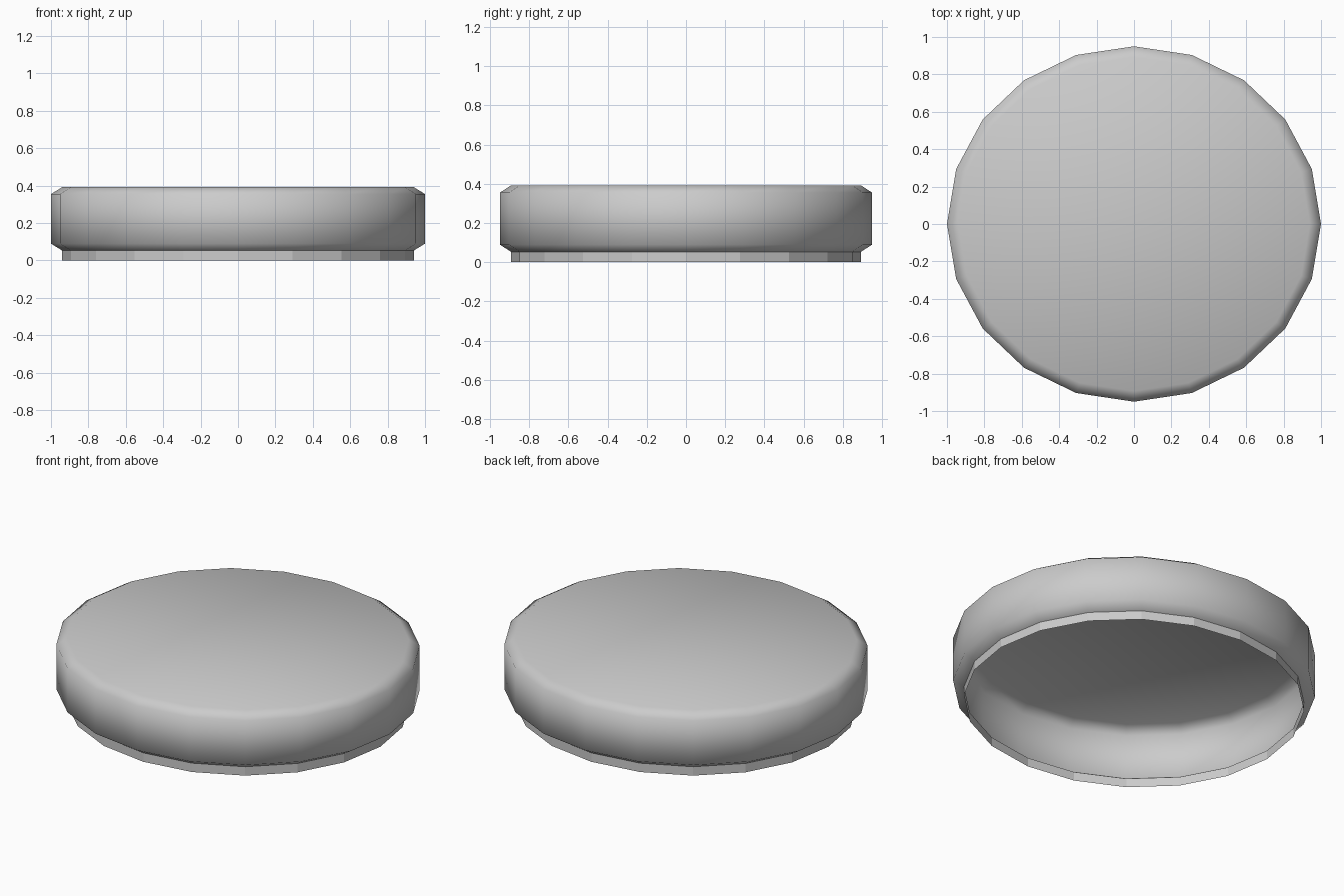
import bpy, bmesh
from math import cos, sin, pi

if "Cube" in bpy.data.objects:
    bpy.data.objects.remove(bpy.data.objects["Cube"])

SIDES = 20
Y_SCALE = 0.95  # slightly oval footprint


def lathe(name, profile, smooth, cap_top=False):
    """Sweep (radius, z) points, listed bottom to top, around z as an open shell."""
    bm = bmesh.new()
    rings = []
    for r, z in profile:
        rings.append([bm.verts.new((r * cos(2 * pi * i / SIDES),
                                    r * sin(2 * pi * i / SIDES) * Y_SCALE, z))
                      for i in range(SIDES)])
    for low, high in zip(rings, rings[1:]):
        for i in range(SIDES):
            j = (i + 1) % SIDES
            bm.faces.new((low[i], low[j], high[j], high[i])).smooth = smooth
    if cap_top:
        bm.faces.new(rings[-1]).smooth = smooth
    mesh = bpy.data.meshes.new(name)
    bm.to_mesh(mesh)
    bm.free()
    obj = bpy.data.objects.new(name, mesh)
    bpy.context.collection.objects.link(obj)
    return obj


# Hollow lid with chamfered upper and lower rims, open underneath
lathe("lid_body", [(0.94, 0.053), (1.0, 0.09), (1.0, 0.355), (0.94, 0.392)],
      smooth=True, cap_top=True)

# Narrow faceted lip below the lid
lathe("bottom_lip", [(0.94, 0.0), (0.94, 0.053)], smooth=False)
